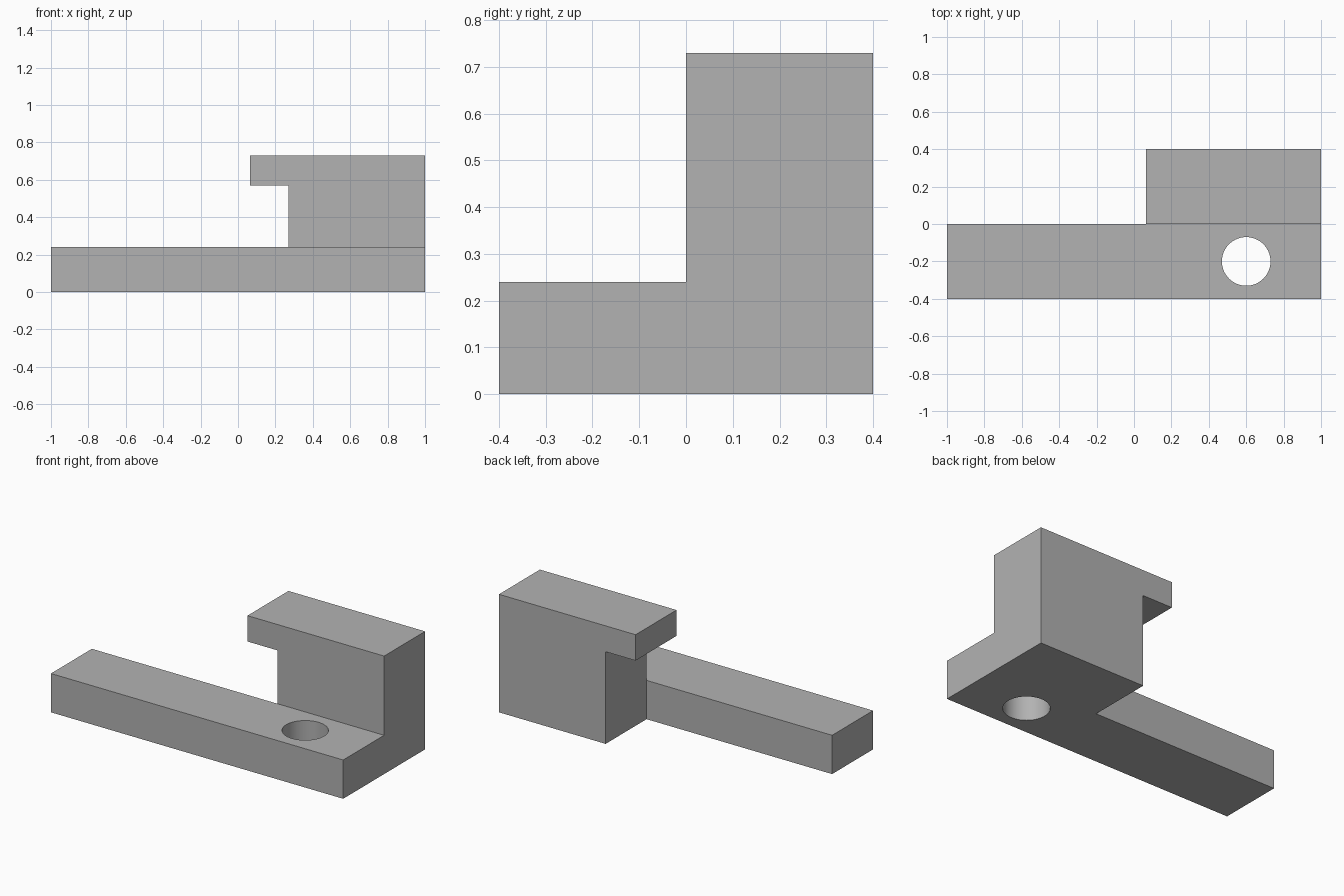
import bpy
import bmesh
from mathutils import Matrix, Vector

cube = bpy.data.objects.get("Cube")
if cube:
    bpy.data.objects.remove(cube, do_unlink=True)

BAR_TOP = 0.24
HOLE_CENTRE = (0.6, -0.2, BAR_TOP / 2)
HOLE_RADIUS = 0.13

grey = bpy.data.materials.new("plain_grey")
grey.use_nodes = True
colour = (0.448, 0.448, 0.448, 1)
grey.diffuse_color = colour
grey.node_tree.nodes["Principled BSDF"].inputs["Base Color"].default_value = colour


def add_object(name, bm):
    bmesh.ops.recalc_face_normals(bm, faces=bm.faces)
    mesh = bpy.data.meshes.new(name)
    bm.to_mesh(mesh)
    bm.free()
    mesh.materials.append(grey)
    obj = bpy.data.objects.new(name, mesh)
    bpy.context.collection.objects.link(obj)
    return obj


def extrude(name, outline, direction):
    """Extrude a closed outline along a direction into a solid."""
    bm = bmesh.new()
    face = bm.faces.new([bm.verts.new(p) for p in outline])
    result = bmesh.ops.extrude_face_region(bm, geom=[face], use_keep_orig=True)
    moved = [v for v in result["geom"] if isinstance(v, bmesh.types.BMVert)]
    bmesh.ops.translate(bm, verts=moved, vec=Vector(direction))
    return add_object(name, bm)


# L-shaped base: long front bar with a rear foot under the block
plan = [(-1, -0.4), (1, -0.4), (1, 0.4), (0.27, 0.4), (0.27, 0), (-1, 0)]
body = extrude("bracket_body", [(x, y, 0) for x, y in plan], (0, 0, BAR_TOP))

# Rear block with overhanging lip, reaching down through the foot
side = [(0.27, 0), (1, 0), (1, 0.73), (0.065, 0.73), (0.065, 0.57), (0.27, 0.57)]
block = extrude("hooked_block", [(x, 0, z) for x, z in side], (0, 0.4, 0))

# Round hole through the bar
bm = bmesh.new()
bmesh.ops.create_cone(bm, cap_ends=True, segments=64, radius1=HOLE_RADIUS,
                      radius2=HOLE_RADIUS, depth=BAR_TOP * 2,
                      matrix=Matrix.Translation(HOLE_CENTRE))
cutter = add_object("hole_cutter", bm)

# Join the solids, then drill the hole
for tool, operation in ((block, "UNION"), (cutter, "DIFFERENCE")):
    mod = body.modifiers.new(operation.title(), "BOOLEAN")
    mod.operation = operation
    mod.object = tool
    mod.solver = "EXACT"

bpy.context.view_layer.objects.active = body
body.select_set(True)
for mod in list(body.modifiers):
    bpy.ops.object.modifier_apply(modifier=mod.name)
for helper in (block, cutter):
    bpy.data.objects.remove(helper, do_unlink=True)

# Smooth hole wall with crisp edges
bpy.ops.object.shade_smooth_by_angle()
